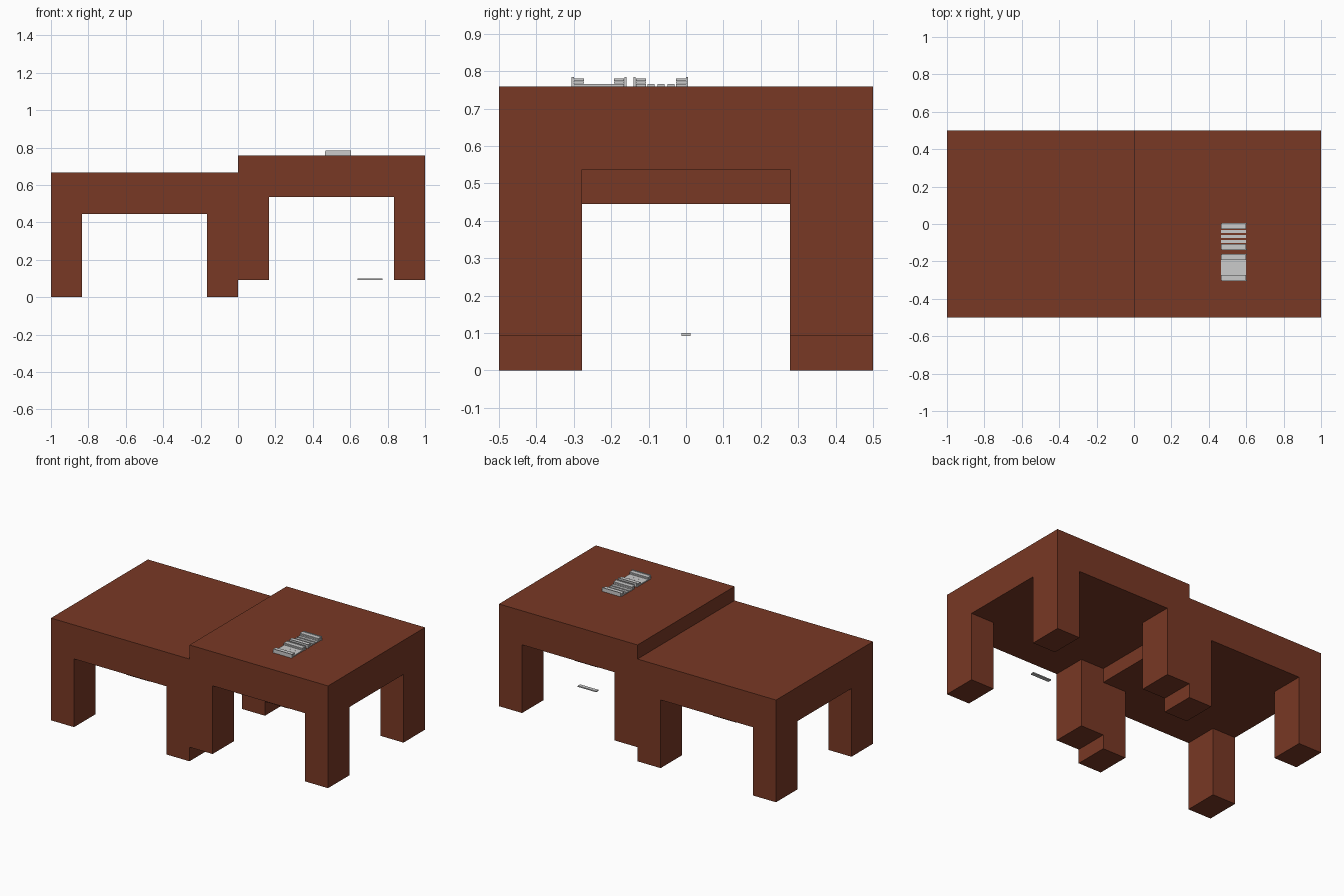
import bpy, bmesh

if "Cube" in bpy.data.objects:
    bpy.data.objects.remove(bpy.data.objects["Cube"])

brown = bpy.data.materials.new("brown_wood")
brown.diffuse_color = (0.19, 0.04, 0.018, 1)
brown.use_nodes = True
brown.node_tree.nodes["Principled BSDF"].inputs["Base Color"].default_value = brown.diffuse_color


def finish(bm, name, mat=None):
    bmesh.ops.recalc_face_normals(bm, faces=bm.faces)
    me = bpy.data.meshes.new(name)
    bm.to_mesh(me)
    bm.free()
    if mat:
        me.materials.append(mat)
    ob = bpy.data.objects.new(name, me)
    bpy.context.collection.objects.link(ob)
    return ob


def add_box(bm, x0, x1, y0, y1, z0, z1):
    vs = bmesh.ops.create_cube(bm, size=1)["verts"]
    for v in vs:
        v.co.x = x1 if v.co.x > 0 else x0
        v.co.y = y1 if v.co.y > 0 else y0
        v.co.z = z1 if v.co.z > 0 else z0


# Table: 3x3 underside, corner cells pulled down as legs, whole sheet raised to the top
def table(name, x0, z0):
    bm = bmesh.new()
    xs = [x0, x0 + 0.167, x0 + 0.833, x0 + 1]
    ys = [-0.5, -0.278, 0.278, 0.5]
    under = z0 + 0.445
    g = [[bm.verts.new((x, y, under)) for y in ys] for x in xs]
    cells = {(i, j): bm.faces.new((g[i][j], g[i+1][j], g[i+1][j+1], g[i][j+1]))
             for i in range(3) for j in range(3)}
    rim = [e for e in bm.edges if e.is_boundary]
    up = bmesh.ops.extrude_edge_only(bm, edges=rim)["geom"]
    for v in up:
        if isinstance(v, bmesh.types.BMVert):
            v.co.z = z0 + 0.667
    top_edges = [e for e in bm.edges if e.is_boundary]
    bmesh.ops.contextual_create(bm, geom=top_edges)
    for i in (0, 2):
        for j in (0, 2):
            r = bmesh.ops.extrude_discrete_faces(bm, faces=[cells[i, j]])
            for v in r["faces"][0].verts:
                v.co.z = z0
    bmesh.ops.remove_doubles(bm, verts=bm.verts, dist=1e-5)
    return finish(bm, name, brown)


table("lower_table", -1, 0)
table("raised_table", 0, 0.092)

# Racks: floor slats, stacked slats at both ends, thin upright end boards
TOP = 0.759
X0, X1 = 0.465, 0.599


def rack(name, yc, slat_width):
    bm = bmesh.new()
    for k in (-1, 0, 1):
        c = yc + k * 0.0267
        add_box(bm, X0, X1, c - slat_width / 2, c + slat_width / 2, TOP, TOP + 0.0065)
    for s in (-1, 1):
        for n in range(3):
            a, b = sorted((yc + s * 0.040, yc + s * 0.067))
            z = TOP + n * 0.0075
            add_box(bm, X0, X1, a, b, z, z + 0.0062)
        a, b = sorted((yc + s * 0.0675, yc + s * 0.073))
        add_box(bm, X0 + 0.003, X1 + 0.004, a, b, TOP, TOP + 0.025)
    return finish(bm, name)


rack("closed_slat_rack", -0.2325, 0.0262)
rack("open_slat_rack", -0.067, 0.018)

# Loose slat under the raised table
bm = bmesh.new()
add_box(bm, 0.64, 0.773, -0.012, 0.012, 0.0925, 0.0995)
finish(bm, "loose_slat")
